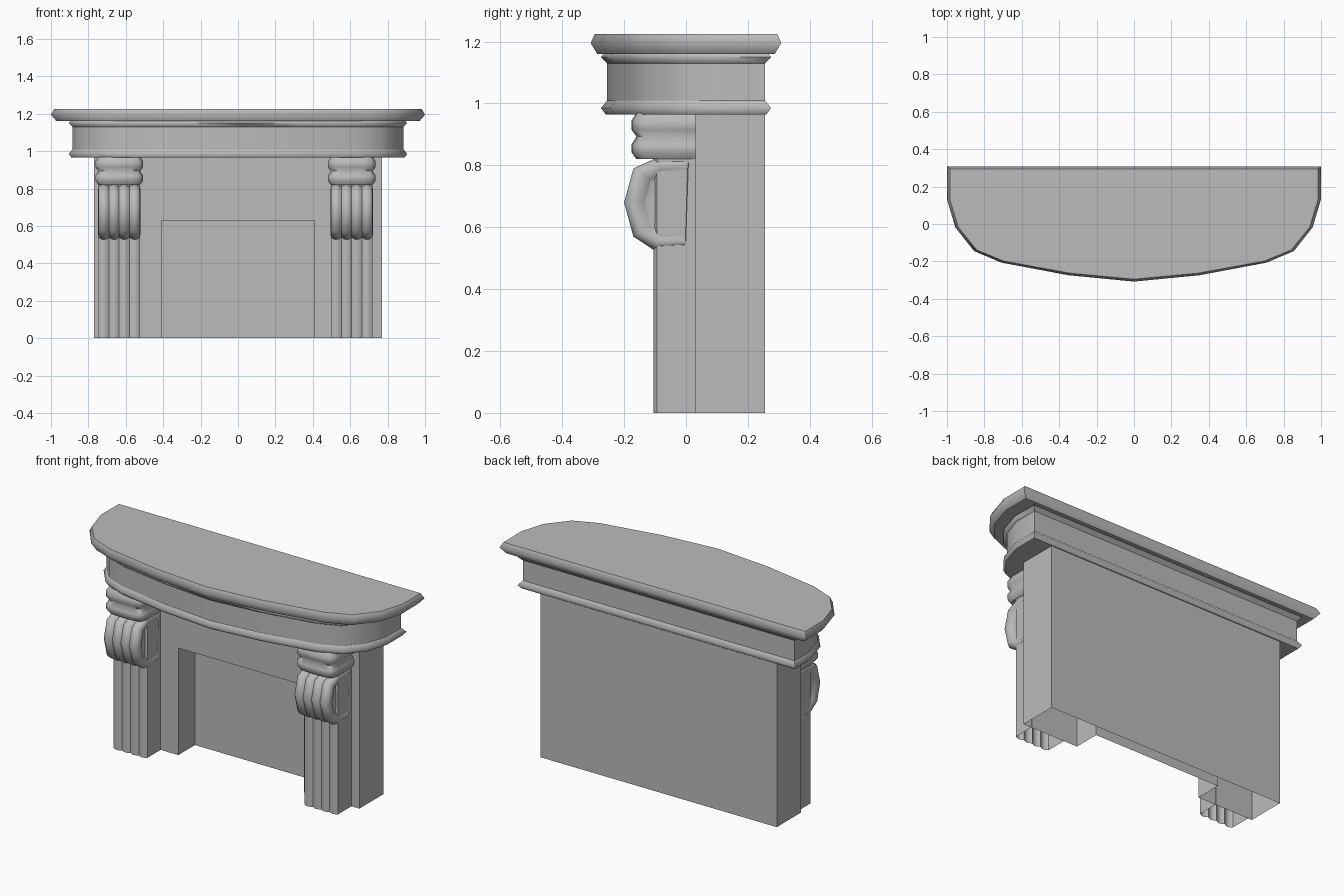
import bpy, bmesh
from math import sin, cos, pi, radians
from mathutils import Vector

cube = bpy.data.objects.get("Cube")
if cube:
    bpy.data.objects.remove(cube, do_unlink=True)

stone = bpy.data.materials.new("grey_stone")
stone.use_nodes = True
stone.diffuse_color = (0.5, 0.5, 0.5, 1)
bsdf = stone.node_tree.nodes["Principled BSDF"]
bsdf.inputs["Base Color"].default_value = stone.diffuse_color
bsdf.inputs["Roughness"].default_value = 0.8


def finish(name, bm, limit):
    """Smooth the faces, keep creases, cap rims and back corners sharp."""
    bmesh.ops.recalc_face_normals(bm, faces=bm.faces)
    for f in bm.faces:
        f.smooth = True
    for e in bm.edges:
        a, b = e.verts
        cap = any(abs(f.normal.z) > 0.99 for f in e.link_faces)
        corner = min(a.co.y, b.co.y) > 0.2 and abs(a.co.z - b.co.z) > 0.002
        e.smooth = not (cap or corner or e.calc_face_angle(0) > radians(limit))
    mesh = bpy.data.meshes.new(name)
    bm.to_mesh(mesh)
    bm.free()
    mesh.materials.append(stone)
    obj = bpy.data.objects.new(name, mesh)
    bpy.context.collection.objects.link(obj)
    return obj


def loft(name, rings, limit, start=True, end=True):
    """Skin a stack of closed rings."""
    bm = bmesh.new()
    rows = [[bm.verts.new(p) for p in ring] for ring in rings]
    n = len(rows[0])
    for lo, hi in zip(rows, rows[1:]):
        for i in range(n):
            j = (i + 1) % n
            bm.faces.new((lo[i], lo[j], hi[j], hi[i]))
    if start:
        bm.faces.new(rows[0][::-1])
    if end:
        bm.faces.new(rows[-1])
    return finish(name, bm, limit)


# Bowed plan shared by shelf, mouldings and frieze
HALF = [(1, 1), (1, 0.43), (0.955, -0.06), (0.855, -0.47),
        (0.71, -0.67), (0.35, -0.89), (0, -1)]
PLAN = HALF + [(-x, y) for x, y in HALF[-2::-1]]


def bowed(name, levels):
    loft(name, [[(x * a, y * b, z) for x, y in PLAN] for z, a, b in levels], 80)


bowed("lower_moulding", [(0.965, 0.89, 0.26), (0.985, 0.905, 0.275), (1.01, 0.885, 0.255)])
bowed("frieze", [(1.0, 0.885, 0.255), (1.14, 0.885, 0.255)])
bowed("upper_moulding", [(1.13, 0.885, 0.255), (1.15, 0.905, 0.275), (1.161, 0.895, 0.265)])
bowed("mantel_shelf", [(1.16, 0.97, 0.287), (1.195, 1.0, 0.308), (1.225, 0.983, 0.295)])

# Surround wall with a recessed firebox, open underneath
W, TOP, OW, OH = 0.77, 0.97, 0.41, 0.63
FRONT, RECESS, BACK = 0.03, 0.185, 0.255
outer = [(-W, 0), (-W, TOP), (W, TOP), (W, 0)]
inner = [(OW, 0), (OW, OH), (-OW, OH), (-OW, 0)]
bm = bmesh.new()


def row(points, y):
    return [bm.verts.new((x, y, z)) for x, z in points]


of, inf = row(outer, FRONT), row(inner, FRONT)
ob, inb = row(outer, BACK), row(inner, RECESS)
bm.faces.new(of + inf)
bm.faces.new(ob)
bm.faces.new(inb)
for f, b in ((of, ob), (inf, inb)):
    for i in range(3):
        bm.faces.new((f[i], f[i + 1], b[i + 1], b[i]))
finish("surround_wall", bm, 30)

# Reeded front: four rounded ribs given as (x, depth below the crest)
HW, RIBS, SEG, DEPTH = 0.11, 4, 4, 0.012
REEDS = []
for k in range(RIBS * SEG + 1):
    t = (k % SEG) / SEG * 2 - 1
    REEDS.append((-HW + 2 * HW * k / (RIBS * SEG), DEPTH * t * t))

SCROLL = [(0.01, 0.825), (-0.1, 0.822), (-0.17, 0.79), (-0.2, 0.68),
          (-0.17, 0.57), (-0.105, 0.527), (0.0, 0.532)]
# Carved scroll side: (x, scale) from the rim into the eye
SIDE = [(0.113, 0.84), (0.111, 0.74), (0.1, 0.66), (0.097, 0.62),
        (0.1, 0.5), (0.097, 0.38), (0.088, 0.3), (0.084, 0.2)]


def scroll_ring(x, s):
    cy, cz = -0.015, 0.677
    return [(x, cy + (y - cy) * s, cz + (z - cz) * s) for y, z in SCROLL]


def cap_ring(z, grow):
    """Capital plan: straight sides and a bowed front."""
    w, pts = 0.112 + grow, [(0.112 + grow, 0.035)]
    for k in range(9):
        a = pi * k / 8
        c, s = cos(a), sin(a)
        bow = abs(c) ** 0.6 * (1 if c > 0 else -1)
        pts.append((w * bow, -0.11 - (0.05 + grow) * s ** 0.6 if s > 0.001 else -0.11))
    pts.append((-w, 0.035))
    return [(x, y, z) for x, y in pts]


for side, cx in (("right", -0.635), ("left", 0.608)):
    # Shaft of the pilaster
    plan = [(-HW, 0.035)] + [(x, -0.105 + d) for x, d in REEDS] + [(HW, 0.035)]
    shaft = loft(side + "_pilaster_shaft",
                 [[(x, y, z) for x, y in plan] for z in (0, 0.83)], 55, start=False)
    # Scroll bracket
    profile = [(-x, s) for x, s in SIDE[::-1]]
    profile += [(x, 1 - d / 0.15) for x, d in REEDS] + SIDE
    scroll = loft(side + "_scroll_bracket", [scroll_ring(x, s) for x, s in profile], 57)
    # Double-banded capital
    levels = [(0.82, 0), (0.842, 0.016), (0.868, 0.016), (0.893, 0),
              (0.915, 0.016), (0.945, 0.016), (0.97, 0)]
    capital = loft(side + "_capital", [cap_ring(z, g) for z, g in levels], 70)
    for part in (shaft, scroll, capital):
        part.location = Vector((cx, 0, 0))
